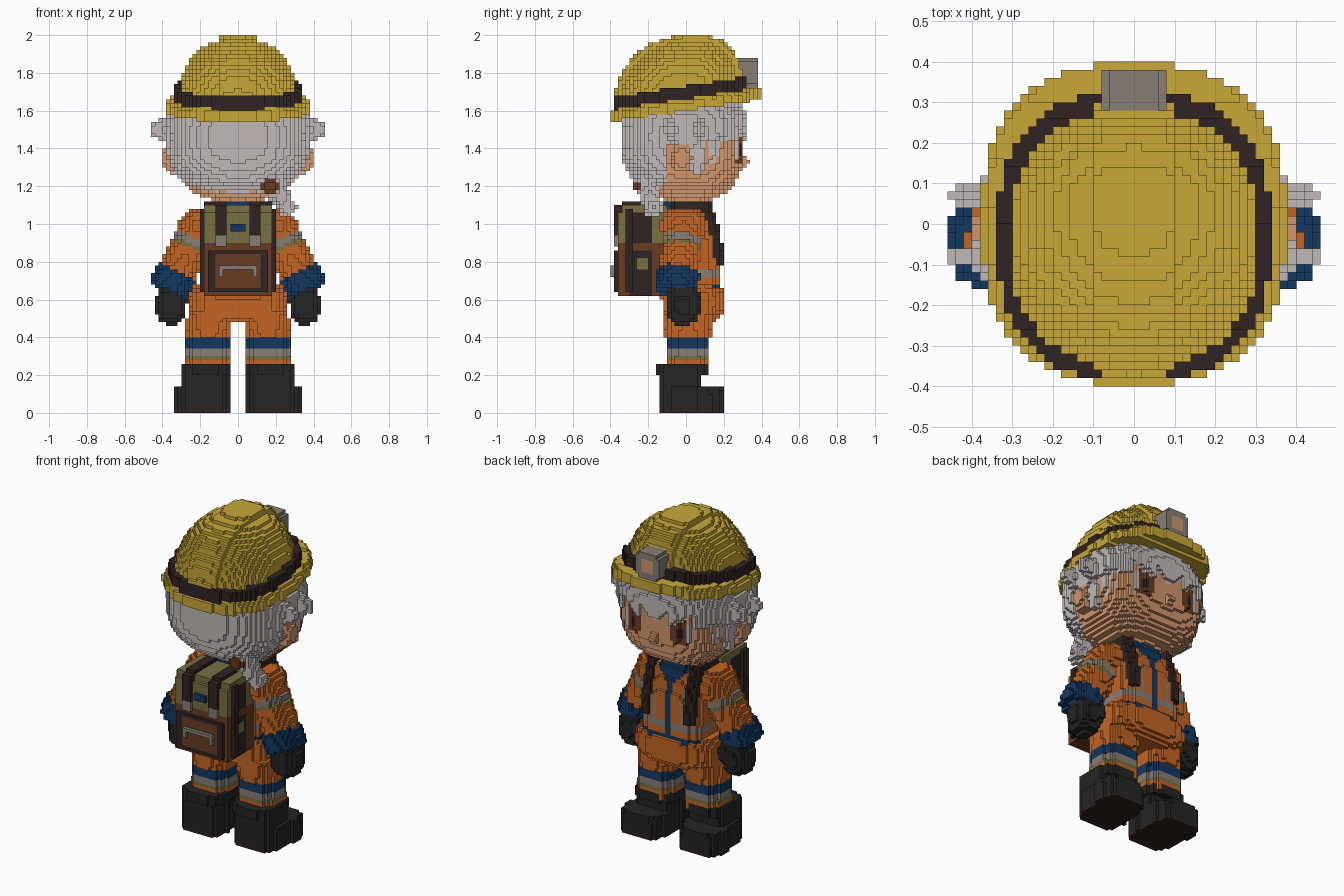
import bpy
from mathutils import Vector

cube = bpy.data.objects.get("Cube")
if cube:
    bpy.data.objects.remove(cube)

V = 0.02  # block size
COLOURS = {
    "yellow": (0.58, 0.39, 0.04), "dark_brown": (0.03, 0.017, 0.017),
    "pale_grey": (0.53, 0.48, 0.48), "skin": (0.64, 0.30, 0.15),
    "orange": (0.55, 0.13, 0.017), "navy": (0.006, 0.04, 0.12),
    "black": (0.018, 0.018, 0.018), "brown": (0.14, 0.045, 0.016),
    "khaki": (0.19, 0.16, 0.055), "grey": (0.24, 0.21, 0.18)}
NAMES = list(COLOURS)
for name, rgb in COLOURS.items():
    mat = bpy.data.materials.new(name)
    mat.use_nodes = True
    mat.diffuse_color = (*rgb, 1)
    mat.node_tree.nodes["Principled BSDF"].inputs["Base Color"].default_value = (*rgb, 1)

cells = {}  # block position -> (part, colour)


def fill(part, colour, lo, hi, inside=None, side=1, paint=False):
    """Fill blocks in a box that pass a test; colour may be a rule."""
    a = [round(c / V) for c in lo]
    b = [round(c / V) for c in hi]
    for i in range(a[0], b[0]):
        for j in range(a[1], b[1]):
            for k in range(a[2], b[2]):
                p = ((i + .5) * V, (j + .5) * V, (k + .5) * V)
                if inside and not inside(*p):
                    continue
                key = (i if side > 0 else -1 - i, j, k)
                if paint and key not in cells:
                    continue
                owner = cells[key][0] if paint else part
                cells[key] = (owner, colour(*p) if callable(colour) else colour)


def blob(part, colour, c, r, n=2, rule=None, side=1):
    """Rounded solid: an ellipsoid whose squareness is n."""
    def inside(*p):
        return (sum(abs((q - m) / s) ** n for q, m, s in zip(p, c, r)) <= 1
                and (rule is None or rule(*p)))
    fill(part, colour, [m - s - V for m, s in zip(c, r)],
         [m + s + V for m, s in zip(c, r)], inside, side)


def limb(part, colour, a, b, ra, rb, t0=0, t1=1, side=1):
    """Tapered rod between two points; the colour rule gets t along it."""
    a, b = Vector(a), Vector(b)
    d = b - a

    def along(*p):
        return (Vector(p) - a).dot(d) / d.length_squared

    def inside(*p):
        t = along(*p)
        return t0 <= t <= t1 and (Vector(p) - a - d * t).length <= ra + (rb - ra) * t
    m = max(ra, rb) + .06
    lo = [min(u, v) - m for u, v in zip(a, b)]
    hi = [max(u, v) + m for u, v in zip(a, b)]
    fill(part, (lambda *p: colour(along(*p))) if callable(colour) else colour, lo, hi, inside, side)


def oval(x, y, rx, ry, n=2.6):
    return abs(x / rx) ** n + abs(y / ry) ** n <= 1


# Torso with belt, reflective bands and zip
def in_torso(x, y, z, g=0.0):
    t = max(0, (z - .75) / .33)
    return oval(x, y - .025, .21 - .03 * t * t + g, .165 - .06 * t * t + g, 3)


def jacket(x, y, z):
    if .63 < z < .69 or (abs(x) < .02 and y > 0):
        return "navy"
    if z > 1.0 and y > 0 and abs(x) < (z - .98) * 1.2:
        return "navy"
    if .71 < z < .77 or (.07 < abs(x) < .11 and y > 0 and .71 < z < .94):
        return "grey"
    return "orange"


blob("hips", "orange", (0, .035, .59), (.265, .165, .12), 3)
fill("torso", jacket, (-.24, -.2, .6), (.24, .24, 1.08), in_torso)
fill("collar", "navy", (-.14, -.12, 1.06), (.14, .14, 1.12),
     lambda x, y, z: oval(x, y, .14, .12))
fill("neck", "skin", (-.1, -.1, 1.1), (.1, .1, 1.2), lambda x, y, z: oval(x, y, .09, .09))


# Legs, boots and arms, mirrored
def trouser(x, y, z):
    if .35 < z < .40:
        return "navy"
    if .30 < z < .35:
        return "grey"
    return "khaki" if .28 < z < .30 else "orange"


def sleeve(t):
    if .24 < t < .41:
        return "khaki" if t > .35 else "grey"
    return "orange"


SHOULDER, WRIST = (.205, -.01, .99), (.35, -.045, .69)
for side, tag in ((1, "left_"), (-1, "right_")):
    fill(tag + "leg", trouser, (.02, -.14, .22), (.3, .18, .54),
         lambda x, y, z: oval(x - .155 - (.5 - z) * .03, y - .01, .115, .12 + max(0, z - .4) * .15, 2.8), side)
    fill(tag + "boot", lambda x, y, z: "dark_brown" if z < .03 else "black",
         (.04, -.16, 0), (.34, .22, .26),
         lambda x, y, z: oval(x - .175, y + .03, .125, .12, 3.5)
         or (z < .14 and oval(x - .19 - y * .08, y - .03, .135, .18 - max(0, z - .1) * .4, 3.5)), side)
    fill(tag + "boot_cuff", "black", (.02, -.16, .2), (.32, .12, .26),
         lambda x, y, z: oval(x - .17, y + .02, .13, .135, 3.2), side)
    blob(tag + "shoulder", "orange", SHOULDER, (.095, .125, .1), 2.2, side=side)
    limb(tag + "arm", sleeve, SHOULDER, WRIST, .105, .1, side=side)
    limb(tag + "cuff", "navy", SHOULDER, WRIST, .105, .113, .82, 1.14, side)
    blob(tag + "glove", "black", (.355, -.015, .575), (.08, .09, .11), 2.6, side=side)
    blob(tag + "thumb", "black", (.30, .04, .6), (.035, .04, .06), 2, side=side)
    fill(tag + "strap", "dark_brown", (.12, -.2, .78), (.18, .24, 1.12),
         lambda x, y, z: in_torso(x, y, z, .025) and (not in_torso(x, y, z) or z > 1.07), side)

# Head, ears and nose
blob("head", "skin", (0, .01, 1.45), (.345, .295, .33), 2.8)
blob("nose", "skin", (0, .3, 1.335), (.03, .035, .035))
for side, tag in ((1, "left_"), (-1, "right_")):
    blob(tag + "ear", "skin", (.35, -.02, 1.35), (.055, .055, .08), side=side)


# Hair: full at the back, jagged locks round the face
def hairline(x, y, z):
    if y < -.1:
        return z > 1.16 + .03 * (abs(x) > .2)
    jag = (abs(x) * 9 + y * 7) % 1 * .09
    if y < .1:
        return z > 1.36 + jag and not (y < .02 and z < 1.42 and abs(x) > .3)
    return z > 1.43 + jag


blob("hair", "pale_grey", (0, -.01, 1.46), (.385, .335, .32), 2.5, hairline)
for side, tag in ((1, "left_"), (-1, "right_")):
    for y in (-.08, .07):
        blob(tag + "tuft", "pale_grey", (.37, y, 1.5), (.1, .035, .07), 1.5, side=side)
    for x, y, z in ((.3, .14, 1.42), (.33, .06, 1.36)):
        blob(tag + "lock", "pale_grey", (x, y, z), (.04, .04, .11), side=side)
limb("ponytail", "pale_grey", (.19, -.2, 1.2), (.27, -.17, 1.07), .06, .045, -.2, 1.1)
blob("hair_tie", "brown", (.17, -.24, 1.2), (.045, .04, .045))


# Eyes painted into the face
def eye(x, y, z):
    if z > 1.45:
        return "dark_brown"
    if x > .19:
        return "pale_grey"
    return "dark_brown" if oval(x - .16, z - 1.39, .022, .035, 2) else "brown"


for side in (1, -1):
    fill("", eye, (.1, .2, 1.3), (.24, .32, 1.48),
         lambda x, y, z: oval(x - .165, z - 1.395, .062, .085, 2.5)
         and cells.get((int(x // V), int(y // V), int(z // V)), ("",))[0] == "head", side, True)


# Helmet, tilted up toward the lamp
def tilt(y, z):
    return z - .15 * y


def dome(x, y, z):
    h = tilt(y, z) - 1.64
    grow = .022 if abs(x) < .1 else 0
    return h > 0 and sum(abs(q) ** 2.4 for q in (
        x / .315, (y + .035) / (.325 + grow), h / (.34 + grow))) <= 1


BOX = (-.42, -.42, 1.5), (.42, .42, 2.04)
fill("helmet_dome", "yellow", *BOX, dome)
fill("helmet_band", "dark_brown", *BOX,
     lambda x, y, z: 1.65 < tilt(y, z) < 1.73 and oval(x, y + .03, .335, .355))
fill("helmet_brim", "yellow", *BOX,
     lambda x, y, z: 1.6 < tilt(y, z) < 1.665 and oval(x, y, .375 - (tilt(y, z) > 1.645) * .015, .395))
fill("headlamp", "grey", (-.08, .28, 1.72), (.08, .38, 1.88),
     lambda x, y, z: abs(x) < .06 or 1.74 < z < 1.86)
fill("headlamp_lens", "skin", (-.04, .36, 1.76), (.04, .38, 1.84))


# Backpack: khaki upper flap, brown lower pocket, straps and buckles
def pack(x, y, z):
    if abs(x) > .16:
        if z > .9:
            return "dark_brown" if -.3 < y < -.18 and z < 1.06 else "khaki"
        if oval(y + .23, z - .79, .03, .03, 2):
            return "khaki"
        return "dark_brown" if -.3 < y < -.17 and z < .86 else "brown"
    return "khaki" if z > .9 else "brown"


fill("backpack", pack, (-.18, -.36, .62), (.18, -.1, 1.1),
     lambda x, y, z: oval(x, y + .22, .2, .145, 6) and (z < 1.06 or y > -.34))
fill("backpack_edge", "dark_brown", (-.2, -.32, .64), (.2, -.28, 1.08),
     lambda x, y, z: abs(x) > .16)
fill("backpack_pocket", lambda x, y, z: "brown" if abs(x) < .13 and .66 < z < .84 else "dark_brown",
     (-.16, -.38, .64), (.16, -.34, .86))
fill("pocket_handle", "grey", (-.1, -.4, .76), (.1, -.38, .78))
fill("pocket_handle", "grey", (-.1, -.4, .72), (.1, -.38, .76), lambda x, y, z: abs(x) > .08)
for side in (1, -1):
    fill("flap_strap", "dark_brown", (.06, -.38, .92), (.12, -.34, 1.1), None, side)
    fill("flap_strap", "dark_brown", (.06, -.34, 1.08), (.12, -.12, 1.12), None, side)
    fill("flap_buckle", "grey", (.06, -.38, .88), (.12, -.34, .94), None, side)
fill("flap_patch", "navy", (-.04, -.38, .97), (.04, -.34, 1.0))

# Turn the blocks into one mesh per part, keeping only outer faces
parts = {}
for key, (part, colour) in cells.items():
    parts.setdefault(part, []).append((key, NAMES.index(colour)))
for part, blocks in parts.items():
    verts, faces, shades = {}, [], []
    for key, shade in blocks:
        for axis in range(3):
            for step in (0, 1):
                near = list(key)
                near[axis] += 2 * step - 1
                if tuple(near) in cells:
                    continue
                quad = []
                for u, w in ((0, 0), (1, 0), (1, 1), (0, 1)):
                    c = list(key)
                    c[axis] += step
                    c[(axis + 1) % 3] += u
                    c[(axis + 2) % 3] += w
                    quad.append(verts.setdefault(tuple(c), len(verts)))
                faces.append(quad if step else quad[::-1])
                shades.append(shade)
    if not faces:
        continue
    mesh = bpy.data.meshes.new(part)
    mesh.from_pydata([[q * V for q in c] for c in verts], [], faces)
    used = sorted(set(shades))
    for s in used:
        mesh.materials.append(bpy.data.materials[NAMES[s]])
    for poly, s in zip(mesh.polygons, shades):
        poly.material_index = used.index(s)
    bpy.context.collection.objects.link(bpy.data.objects.new(part, mesh))
